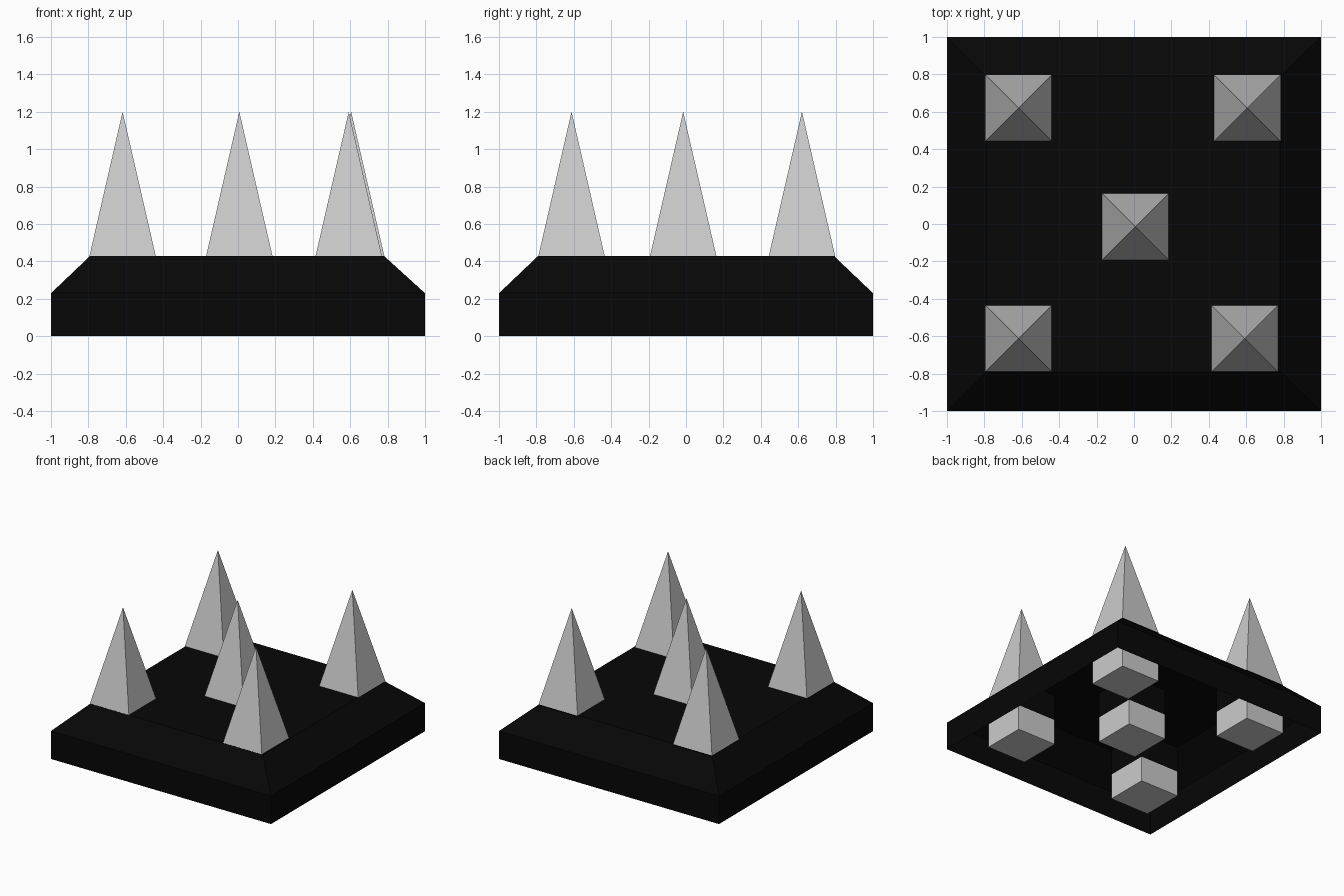
import bpy, bmesh

if "Cube" in bpy.data.objects:
    bpy.data.objects.remove(bpy.data.objects["Cube"])

black = bpy.data.materials.new("black")
black.diffuse_color = (0.002, 0.002, 0.002, 1)
black.use_nodes = True
black.node_tree.nodes["Principled BSDF"].inputs["Base Color"].default_value = black.diffuse_color


def ring(bm, x0, x1, y0, y1, z):
    return [bm.verts.new(p) for p in
            ((x0, y0, z), (x1, y0, z), (x1, y1, z), (x0, y1, z))]


def bridge(bm, lower, upper):
    for i in range(4):
        j = (i + 1) % 4
        bm.faces.new((lower[i], lower[j], upper[j], upper[i]))


def finish(bm, name, mat=None):
    mesh = bpy.data.meshes.new(name)
    bm.to_mesh(mesh)
    bm.free()
    ob = bpy.data.objects.new(name, mesh)
    bpy.context.collection.objects.link(ob)
    if mat:
        mesh.materials.append(mat)
    return ob


# Base: thin bevelled shell, open at the bottom
bm = bmesh.new()
foot = ring(bm, -1, 1, -1, 1, 0)
shoulder = ring(bm, -1, 1, -1, 1, 0.23)
top = ring(bm, -0.79, 0.78, -0.79, 0.79, 0.43)
bridge(bm, foot, shoulder)
bridge(bm, shoulder, top)
bm.faces.new(top)
finish(bm, "base", black)

H = 0.177
spots = [(-0.617, 0.62), (0.605, 0.62), (0.007, -0.015),
         (-0.617, -0.612), (0.592, -0.612)]
for n, (x, y) in enumerate(spots, 1):
    box = (x - H, x + H, y - H, y + H)

    # Pyramid tip above the base
    bm = bmesh.new()
    rim = ring(bm, *box, 0.43)
    apex = bm.verts.new((x, y, 1.2))
    for i in range(4):
        bm.faces.new((rim[i], rim[(i + 1) % 4], apex))
    finish(bm, f"spike_{n}")

    # Black socket hanging from the shell
    bm = bmesh.new()
    bridge(bm, ring(bm, *box, 0.22), ring(bm, *box, 0.43))
    finish(bm, f"socket_{n}", black)

    # Grey foot block below the socket
    bm = bmesh.new()
    low = ring(bm, *box, 0.01)
    bm.faces.new(low[::-1])
    bridge(bm, low, ring(bm, *box, 0.22))
    finish(bm, f"spike_foot_{n}")
